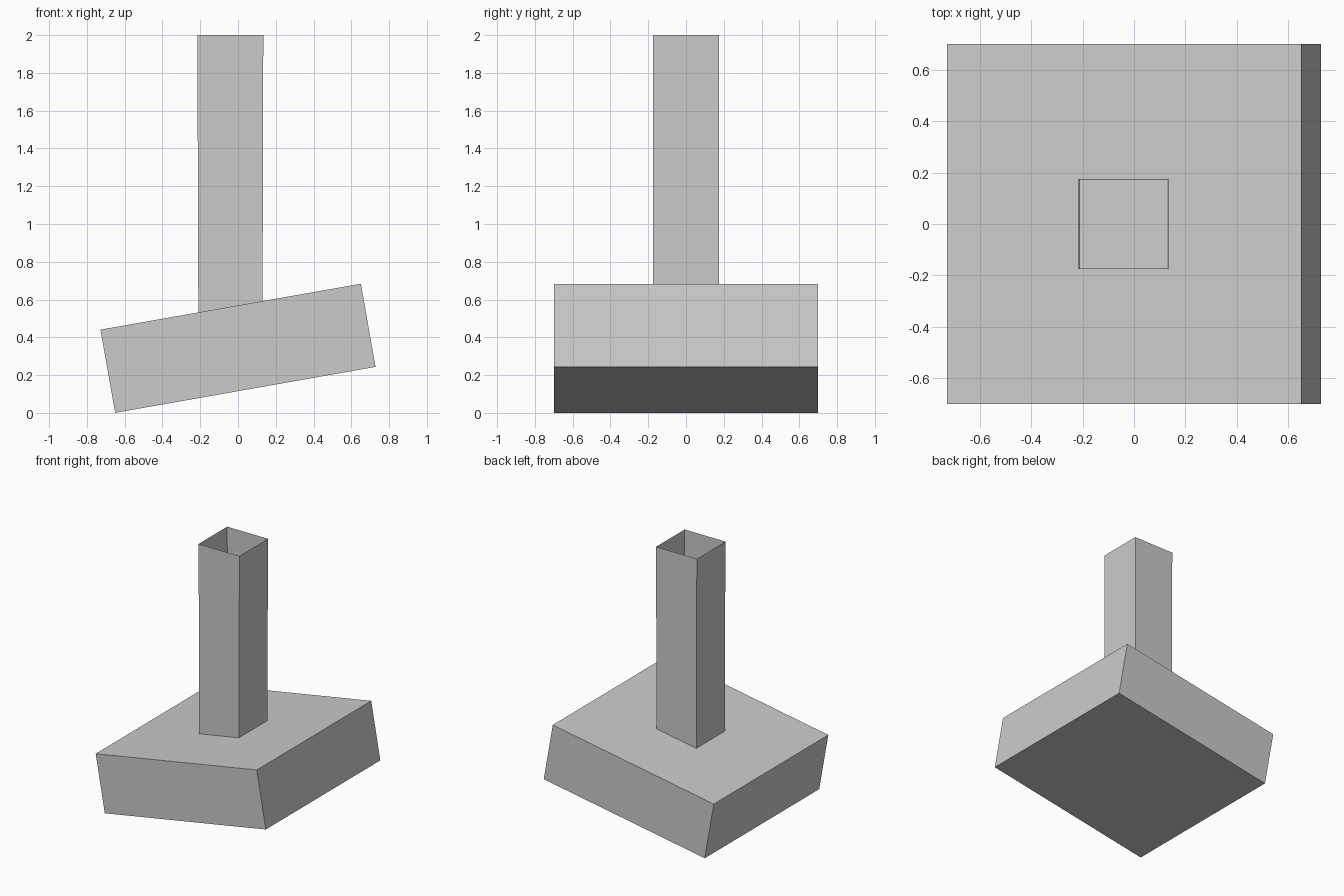
import bpy
import bmesh
from math import radians, tan, cos

cube = bpy.data.objects.get("Cube")
if cube:
    bpy.data.objects.remove(cube, do_unlink=True)

TILT = radians(10)
SIDE, THICK, CENTRE_Z = 1.4, 0.447, 0.342

grey = bpy.data.materials.new("plain grey")
grey.use_nodes = True
grey.diffuse_color = (0.6, 0.6, 0.6, 1)
grey.node_tree.nodes["Principled BSDF"].inputs["Base Color"].default_value = (0.6, 0.6, 0.6, 1)


def add_object(name, bm):
    mesh = bpy.data.meshes.new(name)
    bm.to_mesh(mesh)
    bm.free()
    mesh.materials.append(grey)
    obj = bpy.data.objects.new(name, mesh)
    bpy.context.collection.objects.link(obj)
    return obj


# Tilted square slab, its +x side raised
bm = bmesh.new()
bmesh.ops.create_cube(bm, size=1)
bmesh.ops.scale(bm, vec=(SIDE, SIDE, THICK), verts=bm.verts)
slab = add_object("base_slab", bm)
slab.location.z = CENTRE_Z
slab.rotation_euler.y = -TILT


# Thin-walled upright tube, open at the top, its foot cut to the slab's slope
def slab_top(x):
    return CENTRE_Z + THICK / 2 / cos(TILT) + x * tan(TILT)


def ring(bm, left, right, half_depth, height):
    corners = [(left, -half_depth), (right, -half_depth), (right, half_depth), (left, half_depth)]
    return [bm.verts.new((x, y, height(x))) for x, y in corners]


bm = bmesh.new()
foot = ring(bm, -0.21, 0.13, 0.174, slab_top)
rim = ring(bm, -0.215, 0.134, 0.175, lambda x: 2.0)
for i in range(4):
    j = (i + 1) % 4
    bm.faces.new((foot[i], foot[j], rim[j], rim[i]))
add_object("upright_tube", bm)
